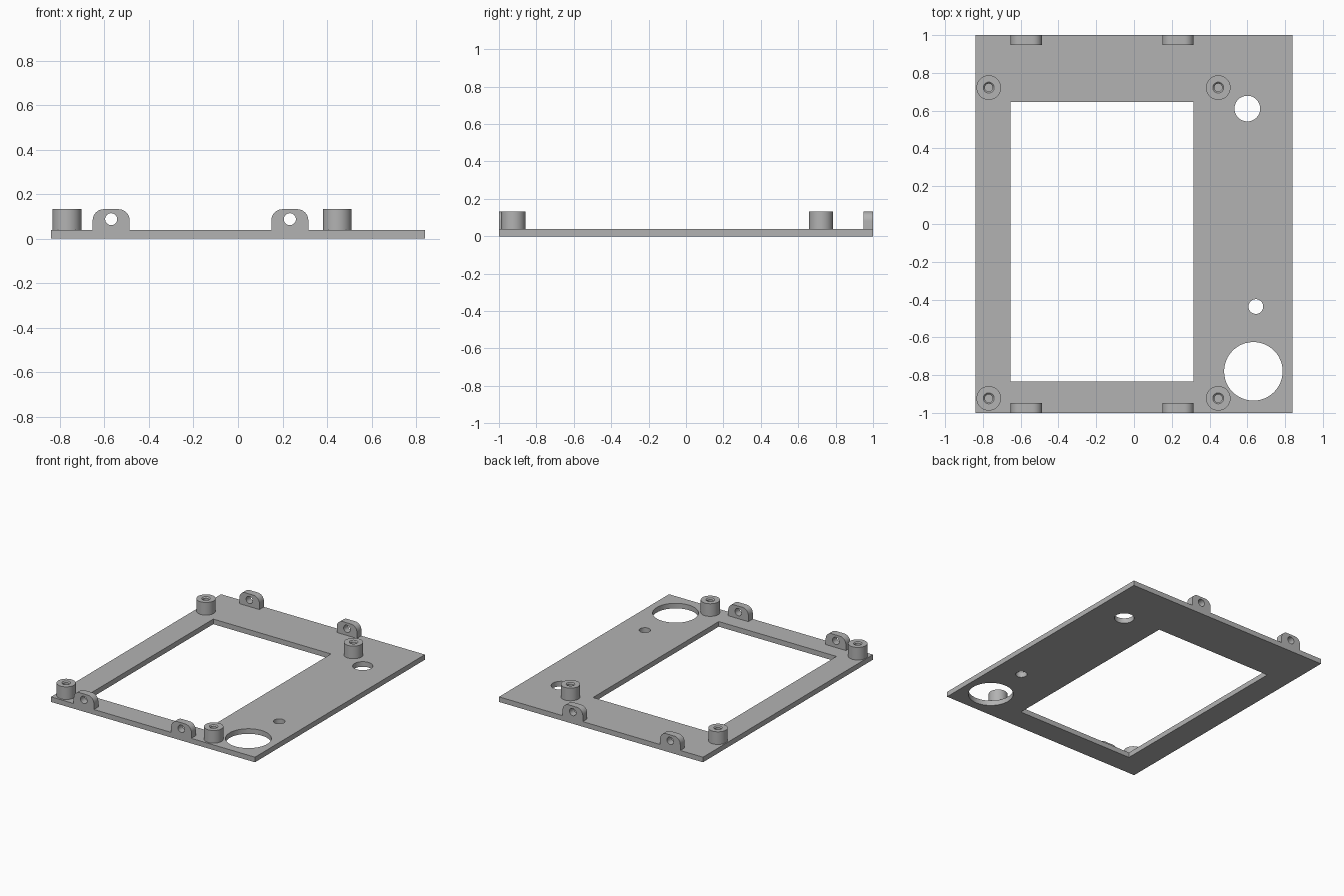
import bpy, bmesh
from math import cos, sin, pi, radians
from mathutils import Matrix, Vector

if "Cube" in bpy.data.objects:
    bpy.data.objects.remove(bpy.data.objects["Cube"])

PLATE_TOP = 0.038
TOP = 0.132

grey = bpy.data.materials.new("plain grey")
grey.use_nodes = True
COLOUR = (0.45, 0.45, 0.45, 1)
grey.diffuse_color = COLOUR
grey.node_tree.nodes["Principled BSDF"].inputs["Base Color"].default_value = COLOUR


def finish(bm, name, matrix=Matrix()):
    bmesh.ops.transform(bm, matrix=matrix, verts=bm.verts)
    bmesh.ops.recalc_face_normals(bm, faces=bm.faces)
    mesh = bpy.data.meshes.new(name)
    bm.to_mesh(mesh)
    bm.free()
    mesh.materials.append(grey)
    obj = bpy.data.objects.new(name, mesh)
    bpy.context.collection.objects.link(obj)
    bpy.ops.object.select_all(action='DESELECT')
    obj.select_set(True)
    bpy.context.view_layer.objects.active = obj
    bpy.ops.object.shade_smooth_by_angle(angle=radians(30))
    return obj


def rectangle(x0, y0, x1, y1):
    return [(x0, y0), (x1, y0), (x1, y1), (x0, y1)]


def arc(x, y, r, start=0, end=2 * pi, n=48):
    return [(x + r * cos(start + (end - start) * i / n),
             y + r * sin(start + (end - start) * i / n)) for i in range(n)]


def prism(name, loops, depth, matrix=Matrix()):
    """Extrude an outline, with any further loops as through holes."""
    bm = bmesh.new()
    for loop in loops:
        vs = [bm.verts.new((x, y, 0)) for x, y in loop]
        for a, b in zip(vs, vs[1:] + vs[:1]):
            bm.edges.new((a, b))
    bmesh.ops.triangle_fill(bm, edges=bm.edges[:], use_beauty=True,
                            use_dissolve=False, normal=(0, 0, 1))
    out = bmesh.ops.extrude_face_region(bm, geom=bm.faces[:], use_keep_orig=True)
    moved = [g for g in out["geom"] if isinstance(g, bmesh.types.BMVert)]
    bmesh.ops.translate(bm, verts=moved, vec=(0, 0, depth))
    return finish(bm, name, matrix)


# Base plate with the window and three round openings
prism("base_plate", [
    rectangle(-0.84, -1, 0.84, 1),
    rectangle(-0.655, -0.835, 0.315, 0.645),
    arc(0.6, 0.611, 0.068),
    arc(0.645, -0.437, 0.039),
    arc(0.632, -0.78, 0.155),
], PLATE_TOP)

# Upright mounting tabs with rounded top corners and a through hole
HALF, RADIUS, THICK = 0.083, 0.05, 0.052
tab_outline = ([(-HALF, PLATE_TOP), (HALF, PLATE_TOP)]
               + arc(HALF - RADIUS, TOP - RADIUS, RADIUS, 0, pi / 2, 10)
               + [(HALF - RADIUS, TOP)]
               + arc(RADIUS - HALF, TOP - RADIUS, RADIUS, pi / 2, pi, 10)
               + [(-HALF, TOP - RADIUS)])
tab_hole = arc(0, 0.087, 0.027, n=32)
for end, y in (("front", THICK - 1), ("back", 1)):
    for side, x in (("right", -0.57), ("left", 0.233)):
        prism(f"{end}_{side}_tab", [tab_outline, tab_hole], THICK,
              Matrix.Translation((x, y, 0)) @ Matrix.Rotation(pi / 2, 4, 'X'))

# Round standoffs with a countersunk blind bore
profile = [(0.065, PLATE_TOP), (0.065, TOP), (0.029, TOP),
           (0.021, TOP - 0.008), (0.021, PLATE_TOP + 0.005), (0, PLATE_TOP + 0.005)]
for end, y in (("front", -0.923), ("back", 0.722)):
    for side, x in (("right", -0.769), ("left", 0.446)):
        bm = bmesh.new()
        vs = [bm.verts.new((r, 0, z)) for r, z in profile]
        edges = [bm.edges.new(pair) for pair in zip(vs, vs[1:])]
        bmesh.ops.spin(bm, geom=vs + edges, cent=(0, 0, 0), axis=(0, 0, 1),
                       angle=2 * pi, steps=48)
        bmesh.ops.remove_doubles(bm, verts=bm.verts[:], dist=0.0001)
        rim = [e for e in bm.edges if e.is_boundary]
        bmesh.ops.holes_fill(bm, edges=rim, sides=0)
        finish(bm, f"{end}_{side}_standoff", Matrix.Translation(Vector((x, y, 0))))
